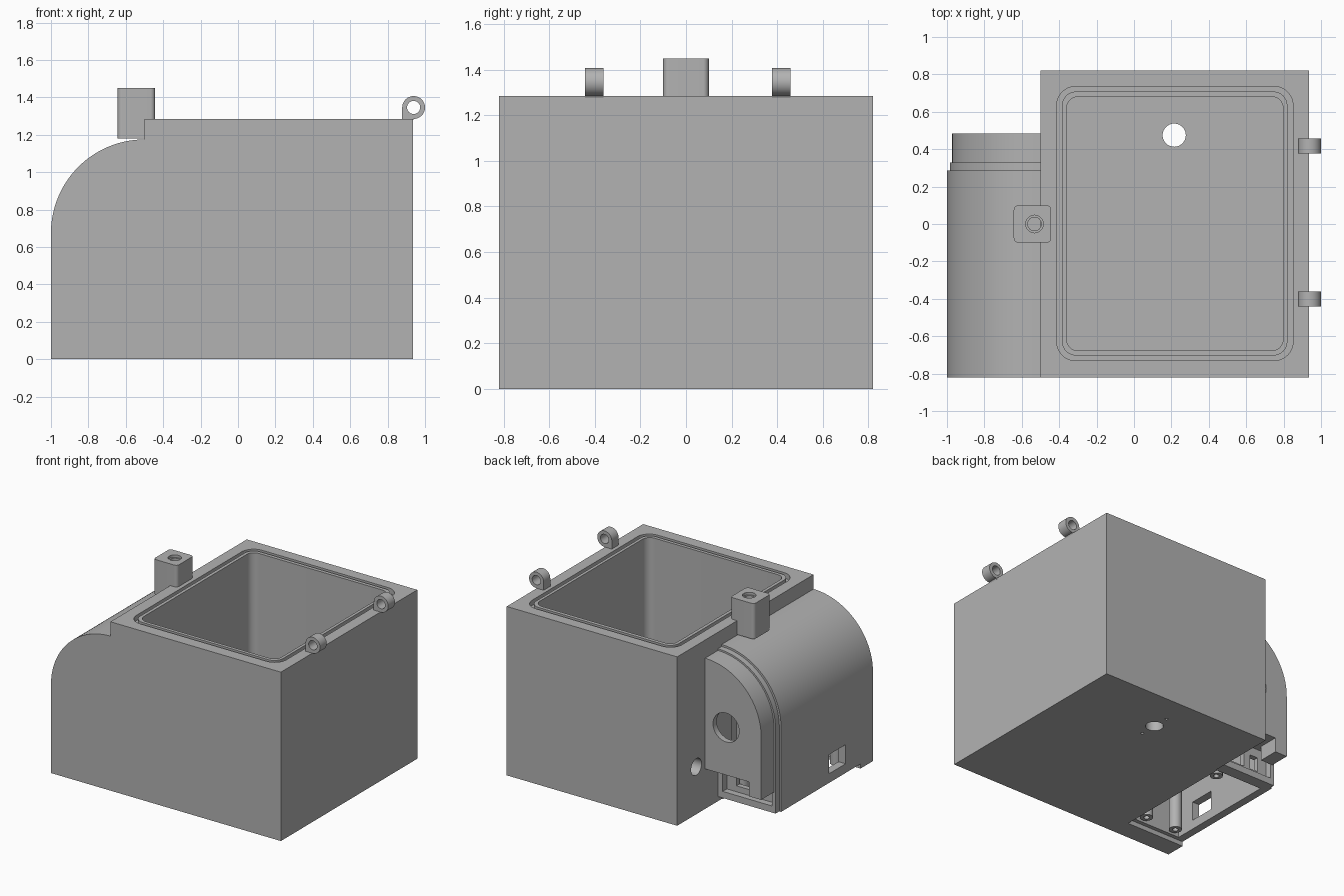
import bpy, bmesh, math

if "Cube" in bpy.data.objects:
    bpy.data.objects.remove(bpy.data.objects["Cube"])

grey = bpy.data.materials.new("plain_grey")
grey.diffuse_color = (0.448, 0.448, 0.448, 1)
grey.use_nodes = True
grey.node_tree.nodes["Principled BSDF"].inputs["Base Color"].default_value = grey.diffuse_color


def prism(name, pts, axis, a, b):
    """Extrude a 2D outline along an axis from a to b."""
    place = {"x": lambda p, t: (t, p[0], p[1]),
             "y": lambda p, t: (p[0], t, p[1]),
             "z": lambda p, t: (p[0], p[1], t)}[axis]
    bm = bmesh.new()
    lo = [bm.verts.new(place(p, a)) for p in pts]
    hi = [bm.verts.new(place(p, b)) for p in pts]
    bm.faces.new(lo)
    bm.faces.new(hi)
    n = len(pts)
    for i in range(n):
        j = (i + 1) % n
        bm.faces.new((lo[i], lo[j], hi[j], hi[i]))
    bmesh.ops.recalc_face_normals(bm, faces=bm.faces)
    me = bpy.data.meshes.new(name)
    bm.to_mesh(me)
    bm.free()
    me.materials.append(grey)
    ob = bpy.data.objects.new(name, me)
    bpy.context.collection.objects.link(ob)
    return ob


def arc(cx, cy, r, start, end, n=32):
    return [(cx + r * math.cos(start + (end - start) * i / n),
             cy + r * math.sin(start + (end - start) * i / n)) for i in range(n + 1)]


def rect(x0, x1, y0, y1, r=0.0):
    if not r:
        return [(x0, y0), (x1, y0), (x1, y1), (x0, y1)]
    q = math.pi / 2
    return (arc(x1 - r, y0 + r, r, -q, 0, 10) + arc(x1 - r, y1 - r, r, 0, q, 10)
            + arc(x0 + r, y1 - r, r, q, 2 * q, 10) + arc(x0 + r, y0 + r, r, 2 * q, 3 * q, 10))


def circle(cx, cy, r, n=40):
    return arc(cx, cy, r, 0, 2 * math.pi, n)[:-1]


def box(name, x0, x1, y0, y1, z0, z1):
    return prism(name, rect(x0, x1, y0, y1), "z", z0, z1)


def combine(target, others, operation):
    """Boolean the other solids into the target, then drop them."""
    for other in others:
        mod = target.modifiers.new("solid", "BOOLEAN")
        mod.operation, mod.solver, mod.object = operation, "EXACT", other
        bpy.context.view_layer.objects.active = target
        bpy.ops.object.modifier_apply(modifier=mod.name)
        bpy.data.objects.remove(other)


def smooth(ob):
    ob.data.shade_smooth()
    ob.data.set_sharp_from_angle(angle=math.radians(30))


def housing_outline(inset, z0, x1):
    """Side outline of the housing with its rounded shoulder."""
    r = 0.5 - inset
    end = math.acos(min(0, x1 + 0.5) / r)
    pts = [(x1, z0), (-1 + inset, z0)] + arc(-0.5, 0.675, r, math.pi, end, 40)
    if x1 > -0.5:
        pts.append((x1, 0.675 + r))
    return pts


# Main container fused with the stepped electronics housing
body = box("container_body", -0.5, 0.935, -0.82, 0.82, 0, 1.285)
combine(body, [
    prism("housing", housing_outline(0, 0, -0.45), "y", -0.82, 0.285),
    prism("housing_lip", housing_outline(0.015, 0.035, -0.45), "y", 0.2, 0.33),
    prism("housing_end", housing_outline(0.028, 0.305, -0.45), "y", 0.2, 0.485),
], "UNION")

# Storage cavity and the seal groove around its rim
groove = prism("groove", rect(-0.413, 0.85, -0.73, 0.735, 0.1), "z", 1.245, 1.4)
combine(groove, [prism("core", rect(-0.385, 0.82, -0.703, 0.708, 0.075), "z", 1.2, 1.5)],
        "DIFFERENCE")
combine(body, [
    prism("cavity", rect(-0.36, 0.797, -0.677, 0.68, 0.06), "z", 0.12, 1.4),
    groove,
    # floor outlet with two screw holes, and the cable hole in the side wall
    prism("outlet", circle(0.215, 0.475, 0.062), "z", -0.1, 0.3),
    prism("screw_a", circle(0.215, 0.605, 0.011, 16), "z", -0.1, 0.06),
    prism("screw_b", circle(0.215, 0.345, 0.011, 16), "z", -0.1, 0.06),
    prism("cable_hole", circle(0.59, 0.36, 0.063), "x", -0.6, -0.3),
    # hollow housing, open below, with a recess for a bottom cover
    box("cover_recess", -1.1, -0.51, -0.67, 0.4, -0.1, 0.035),
    prism("interior", housing_outline(0.06, -0.1, -0.53), "y", -0.64, 0.24),
    prism("end_interior", housing_outline(0.08, 0.35, -0.55), "y", 0.2, 0.44),
    # round opening, square window and rear port
    prism("round_opening", circle(-0.677, 0.667, 0.11), "y", 0.4, 0.6),
    box("side_window", -1.1, -0.9, -0.49, -0.29, 0.105, 0.25),
    box("port_recess", -0.955, -0.54, 0.28, 0.6, 0.085, 0.305),
    box("port_slot_a", -0.76, -0.62, 0.2, 0.4, 0.13, 0.24),
    box("port_slot_b", -0.88, -0.81, 0.2, 0.4, 0.13, 0.24),
], "DIFFERENCE")
smooth(body)

# Small block hanging under the housing end
box("port_block", -0.972, -0.87, 0.33, 0.485, 0.195, 0.32)

# Hollow screw posts inside the housing
for i, (x, y) in enumerate([(-0.6, -0.58), (-0.86, -0.58), (-0.6, 0.17)]):
    post = prism(f"screw_post_{i + 1}", circle(x, y, 0.045), "z", 0.04, 0.92)
    combine(post, [prism("bore", circle(x, y, 0.02, 20), "z", 0, 0.2)], "DIFFERENCE")
    smooth(post)

# Latch post with a stepped bore
latch = prism("latch_post", rect(-0.643, -0.443, -0.1, 0.1, 0.025), "z", 1.18, 1.45)
combine(latch, [
    prism("bore_top", circle(-0.532, 0, 0.047), "z", 1.43, 1.6),
    prism("bore", circle(-0.532, 0, 0.036), "z", 1.25, 1.6),
], "DIFFERENCE")
smooth(latch)

# Hinge knuckles on the right edge
for name, y in (("hinge_front", -0.402), ("hinge_back", 0.418)):
    outline = [(0.878, 1.275), (0.935, 1.275)] + arc(0.939, 1.346, 0.061, -math.pi / 2, math.pi, 40)
    hinge = prism(name, outline, "y", y - 0.04, y + 0.04)
    combine(hinge, [prism("pin_hole", circle(0.939, 1.346, 0.035), "y", y - 0.1, y + 0.1)],
            "DIFFERENCE")
    smooth(hinge)
